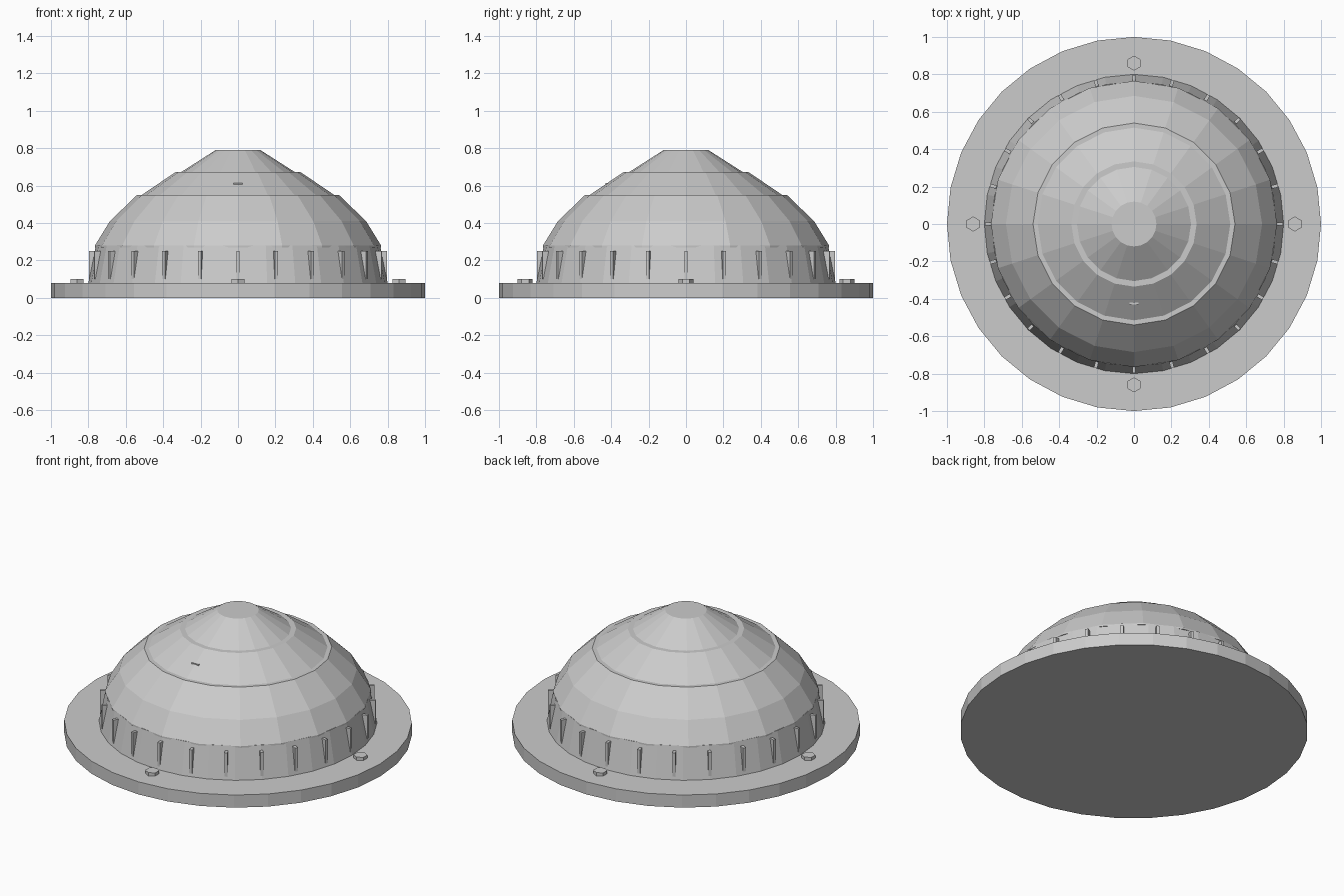
import bpy
import math
from mathutils import Matrix

cube = bpy.data.objects.get("Cube")
if cube:
    bpy.data.objects.remove(cube)

grey = bpy.data.materials.new("painted grey")
grey.use_nodes = True
grey.diffuse_color = (0.6, 0.6, 0.6, 1)
grey.node_tree.nodes["Principled BSDF"].inputs["Base Color"].default_value = (0.6, 0.6, 0.6, 1)


def add_mesh(name, verts, faces):
    mesh = bpy.data.meshes.new(name)
    mesh.from_pydata(verts, [], faces)
    mesh.materials.append(grey)
    obj = bpy.data.objects.new(name, mesh)
    bpy.context.collection.objects.link(obj)
    return obj


def lathe(name, profile, sides, centre=(0, 0), turn=0.0):
    """Closed flat-faced solid from (radius, height) pairs, bottom to top."""
    verts, faces = [], []
    for r, z in profile:
        for i in range(sides):
            a = turn + math.tau * i / sides
            verts.append((centre[0] + r * math.cos(a), centre[1] + r * math.sin(a), z))
    for k in range(len(profile) - 1):
        for i in range(sides):
            j = (i + 1) % sides
            low, high = k * sides, (k + 1) * sides
            faces.append((low + i, low + j, high + j, high + i))
    faces.append(tuple(reversed(range(sides))))
    faces.append(tuple(range(len(verts) - sides, len(verts))))
    return add_mesh(name, verts, faces)


def box(name, size, location, angle=0.0):
    bpy.ops.mesh.primitive_cube_add(size=1)
    obj = bpy.context.object
    obj.name = name
    obj.data.transform(Matrix.Rotation(angle, 4, "Z") @ Matrix.Translation(location)
                       @ Matrix.Diagonal((*size, 1)))
    obj.data.materials.append(grey)
    return obj


# Mounting flange and sloped collar
lathe("base_flange", [(1, 0), (1, 0.08)], 32)
lathe("collar", [(0.8, 0.07), (0.8, 0.08), (0.76, 0.28)], 32)

# Stepped dome
lathe("dome", [(0.765, 0.27), (0.765, 0.28), (0.685, 0.41), (0.54, 0.55)], 20)
lathe("upper_tier", [(0.515, 0.54), (0.515, 0.55), (0.335, 0.672)], 20)
lathe("top_cone", [(0.305, 0.66), (0.305, 0.672), (0.12, 0.79)], 20)

# Upright ribs around the collar
for i in range(24):
    box(f"rib_{i + 1}", (0.04, 0.018, 0.15), (0.776, 0, 0.175), math.tau * i / 24)

# Hexagonal flange bolts
for i in range(4):
    a = math.tau * i / 4
    lathe(f"bolt_{i + 1}", [(0.04, 0.07), (0.04, 0.1)], 6,
          (0.86 * math.cos(a), 0.86 * math.sin(a)), math.pi / 6)

# Small marker just breaking the front of the upper tier
box("front_marker", (0.05, 0.012, 0.03), (0, -0.424, 0.598))
